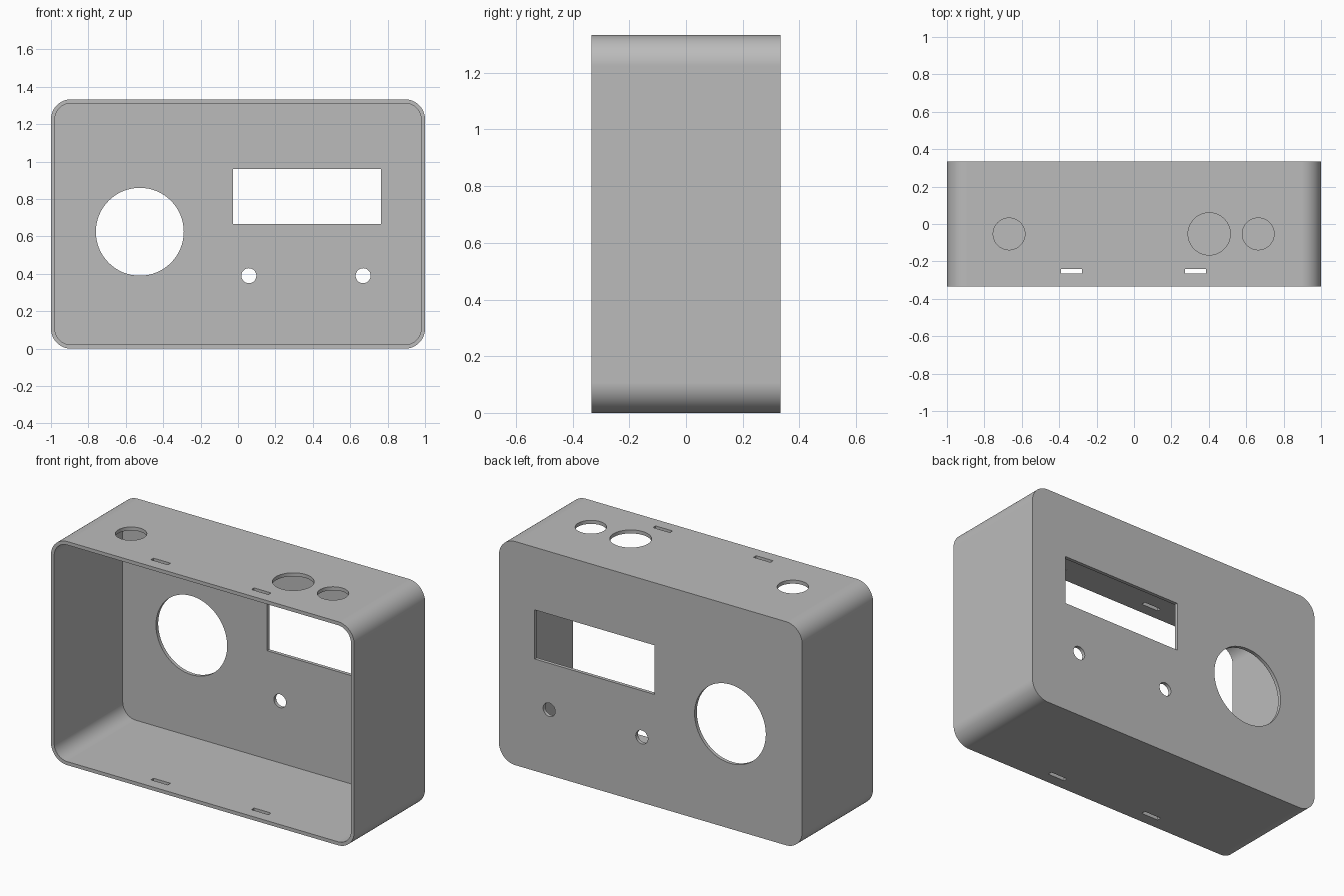
import bpy, bmesh, math
from mathutils import Matrix

if "Cube" in bpy.data.objects:
    bpy.data.objects.remove(bpy.data.objects["Cube"], do_unlink=True)

W, D, H = 2.0, 0.667, 1.333   # outer size
T, R = 0.021, 0.107           # wall thickness, corner radius

grey = bpy.data.materials.new("plain grey")
grey.use_nodes = True
colour = (0.5, 0.5, 0.5, 1)
grey.diffuse_color = colour
grey.node_tree.nodes["Principled BSDF"].inputs["Base Color"].default_value = colour


def finish(name, bm):
    bmesh.ops.recalc_face_normals(bm, faces=bm.faces)
    mesh = bpy.data.meshes.new(name)
    bm.to_mesh(mesh)
    bm.free()
    mesh.materials.append(grey)
    ob = bpy.data.objects.new(name, mesh)
    bpy.context.collection.objects.link(ob)
    return ob


def box(name, x, y, z, radius=0):
    """Box between (low, high) pairs; radius rounds the edges running along y."""
    bm = bmesh.new()
    size = [b - a for a, b in (x, y, z)]
    mid = [(a + b) / 2 for a, b in (x, y, z)]
    bmesh.ops.create_cube(bm, size=1, matrix=Matrix.Translation(mid) @ Matrix.Diagonal((*size, 1)))
    if radius:
        edges = [e for e in bm.edges if abs(e.verts[0].co.y - e.verts[1].co.y) > 0.01]
        bmesh.ops.bevel(bm, geom=edges, offset=radius, segments=16, profile=0.5, affect='EDGES')
    return finish(name, bm)


def cylinder(name, centre, radius, axis):
    bm = bmesh.new()
    turn = Matrix.Rotation(math.pi / 2, 4, 'X') if axis == 'Y' else Matrix()
    bmesh.ops.create_cone(bm, cap_ends=True, segments=64, radius1=radius, radius2=radius,
                          depth=0.2, matrix=Matrix.Translation(centre) @ turn)
    return finish(name, bm)


# Rounded case, open at the front, with a panel at the back
case = box("case", (-W / 2, W / 2), (-D / 2, D / 2), (0, H), R)
cutters = [box("cavity", (-W / 2 + T, W / 2 - T), (-D, D / 2 - T), (T, H - T), R - T)]

# Back panel: large round opening, display window, two small holes
back = D / 2
cutters.append(box("window", (-0.027, 0.764), (back - 0.1, back + 0.1), (0.667, 0.96)))
for x, z, r in ((-0.525, 0.625, 0.235), (0.058, 0.39, 0.04), (0.669, 0.39, 0.04)):
    cutters.append(cylinder("back_hole", (x, back, z), r, 'Y'))

# Top wall: three round holes
for x, r in ((-0.668, 0.085), (0.402, 0.113), (0.664, 0.085)):
    cutters.append(cylinder("top_hole", (x, -0.053, H), r, 'Z'))

# Clip slots through the top and bottom walls
for x in (-0.333, 0.33):
    for z in (0, H):
        cutters.append(box("slot", (x - 0.056, x + 0.056), (-0.265, -0.24), (z - 0.1, z + 0.1)))

bpy.ops.object.select_all(action='DESELECT')
bpy.context.view_layer.objects.active = case
case.select_set(True)
for cutter in cutters:
    mod = case.modifiers.new("cut", 'BOOLEAN')
    mod.operation, mod.solver, mod.object = 'DIFFERENCE', 'EXACT', cutter
    bpy.ops.object.modifier_apply(modifier=mod.name)
    bpy.data.objects.remove(cutter, do_unlink=True)

# Smooth corners and hole walls, with the flat faces kept flat
bpy.ops.object.shade_smooth_by_angle(angle=math.radians(30))
weighted = case.modifiers.new("flat_faces", 'WEIGHTED_NORMAL')
weighted.keep_sharp = True
